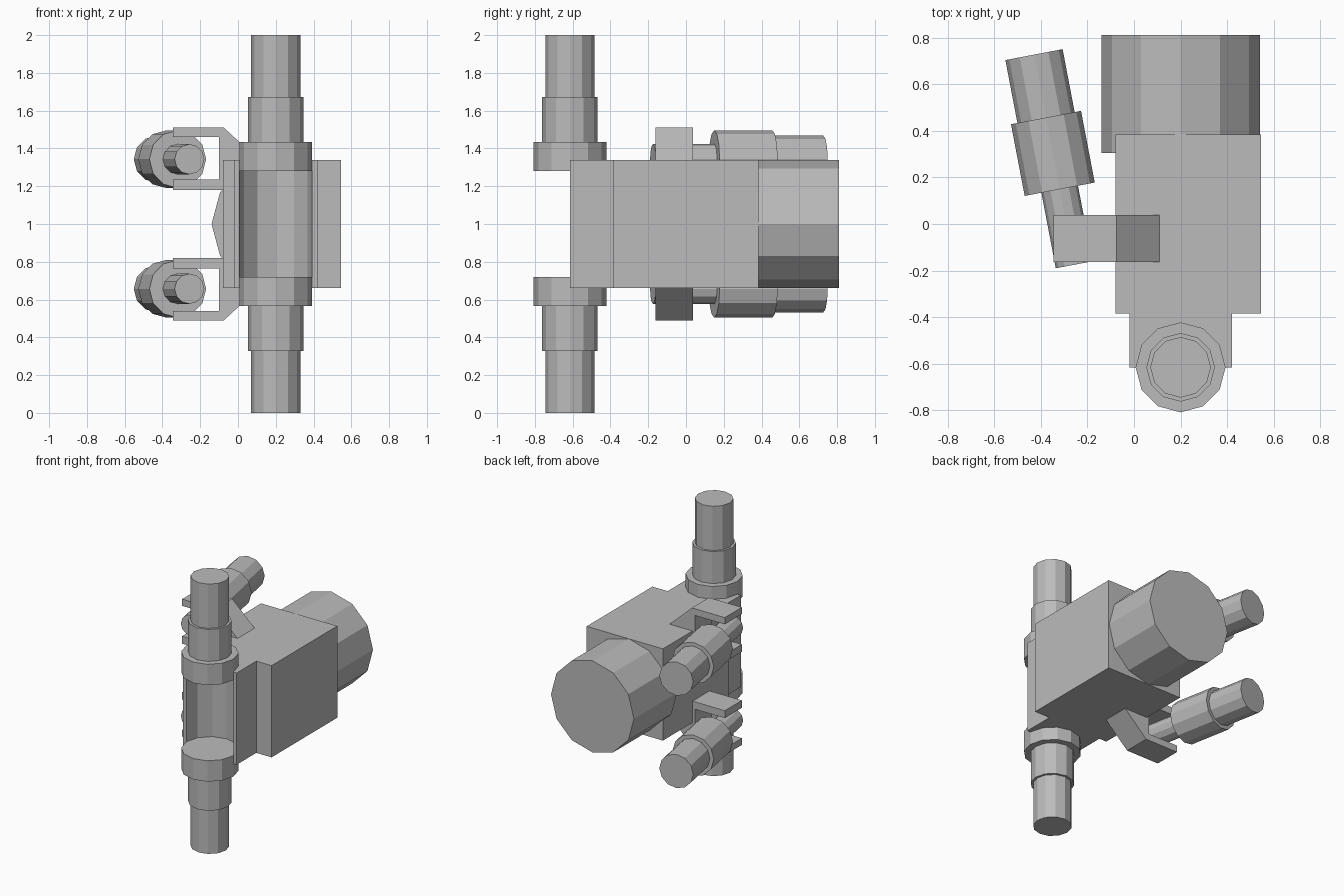
import bpy, bmesh, math
from mathutils import Matrix, Vector

old = bpy.data.objects.get("Cube")
if old:
    bpy.data.objects.remove(old, do_unlink=True)

grey = bpy.data.materials.new("plain_grey")
grey.use_nodes = True
GREY = (0.5, 0.5, 0.5, 1)
grey.diffuse_color = GREY
grey.node_tree.nodes["Principled BSDF"].inputs["Base Color"].default_value = GREY


def finish(name, bm):
    bmesh.ops.recalc_face_normals(bm, faces=bm.faces)
    mesh = bpy.data.meshes.new(name)
    bm.to_mesh(mesh)
    bm.free()
    mesh.materials.append(grey)
    obj = bpy.data.objects.new(name, mesh)
    bpy.context.collection.objects.link(obj)
    return obj


def box(name, low, high):
    low, high = Vector(low), Vector(high)
    bm = bmesh.new()
    place = Matrix.Translation((low + high) / 2) @ Matrix.Diagonal((*(high - low), 1))
    bmesh.ops.create_cube(bm, size=1, matrix=place)
    return finish(name, bm)


def cylinder(name, start, end, radius):
    """Twelve-sided cylinder between two points, with corners on the axes."""
    start, end = Vector(start), Vector(end)
    axis = end - start
    z = axis.normalized()
    x = Vector((1, 0, 0)) if abs(z.z) > 0.9 else Vector((0, 0, 1))
    turn = Matrix((x, z.cross(x), z)).transposed().to_4x4()
    bm = bmesh.new()
    bmesh.ops.create_cone(bm, cap_ends=True, segments=12, radius1=radius, radius2=radius,
                          depth=axis.length, matrix=Matrix.Translation((start + end) / 2) @ turn)
    return finish(name, bm)


def prism(name, points, vector, place):
    """Extrude a flat outline; place turns each 2D point into a 3D one."""
    bm = bmesh.new()
    face = bm.faces.new([bm.verts.new(place(a, b)) for a, b in points])
    extruded = bmesh.ops.extrude_face_region(bm, geom=[face])["geom"]
    bmesh.ops.translate(bm, vec=vector,
                        verts=[v for v in extruded if isinstance(v, bmesh.types.BMVert)])
    return finish(name, bm)


# Main housing and the motor drum behind it
BOTTOM, TOP = 0.66, 1.34
box("housing", (-0.08, -0.385, BOTTOM), (0.545, 0.385, TOP))
cylinder("rear_drum", (0.2, 0.305, 1), (0.2, 0.81, 1), 0.34)

# Front clamp block with a half-round channel for the post
PX, PY, PR = 0.2, -0.615, 0.193
channel = [(PX + PR * math.cos(a), PY + PR * math.sin(a))
           for a in (math.pi * i / 6 for i in range(7))]
outline = channel + [(-0.02, PY), (-0.02, -0.385), (0.42, -0.385), (0.42, PY)]
prism("clamp_block", outline, (0, 0, TOP - BOTTOM), lambda a, b: (a, b, BOTTOM))

# Bracket outline in x and height above the middle
bracket = [(-0.345, 0.51), (-0.075, 0.51), (0.115, 0.335), (-0.08, 0.335), (-0.08, 0.18),
           (-0.345, 0.18), (-0.345, 0.235), (-0.1, 0.235), (-0.1, 0.46), (-0.345, 0.46)]
tilt = math.radians(10.8)
along = Vector((-math.sin(tilt), math.cos(tilt), 0))

# Upper and lower halves mirror each other about z = 1
for side, s in (("upper", 1), ("lower", -1)):
    # Stepped post
    for part, radius, near, far in (("collar", PR, 0.28, 0.435),
                                    ("post_sleeve", 0.147, 0.435, 0.672),
                                    ("post_end", 0.13, 0.672, 1)):
        cylinder(f"{side}_{part}", (PX, PY, 1 + s * near), (PX, PY, 1 + s * far), radius)

    # Forked bracket on the right side
    prism(f"{side}_bracket", bracket, (0, 0.2, 0), lambda a, b: (a, -0.162, 1 + s * b))

    # Tilted stepped rod held by the bracket
    base = Vector((-0.257, -0.175, 1 + s * 0.343))
    for part, radius, near, far in (("rod", 0.08, 0, 0.33),
                                    ("rod_sleeve", 0.153, 0.33, 0.643),
                                    ("rod_end", 0.125, 0.643, 0.918)):
        cylinder(f"{side}_{part}", base + along * near, base + along * far, radius)
